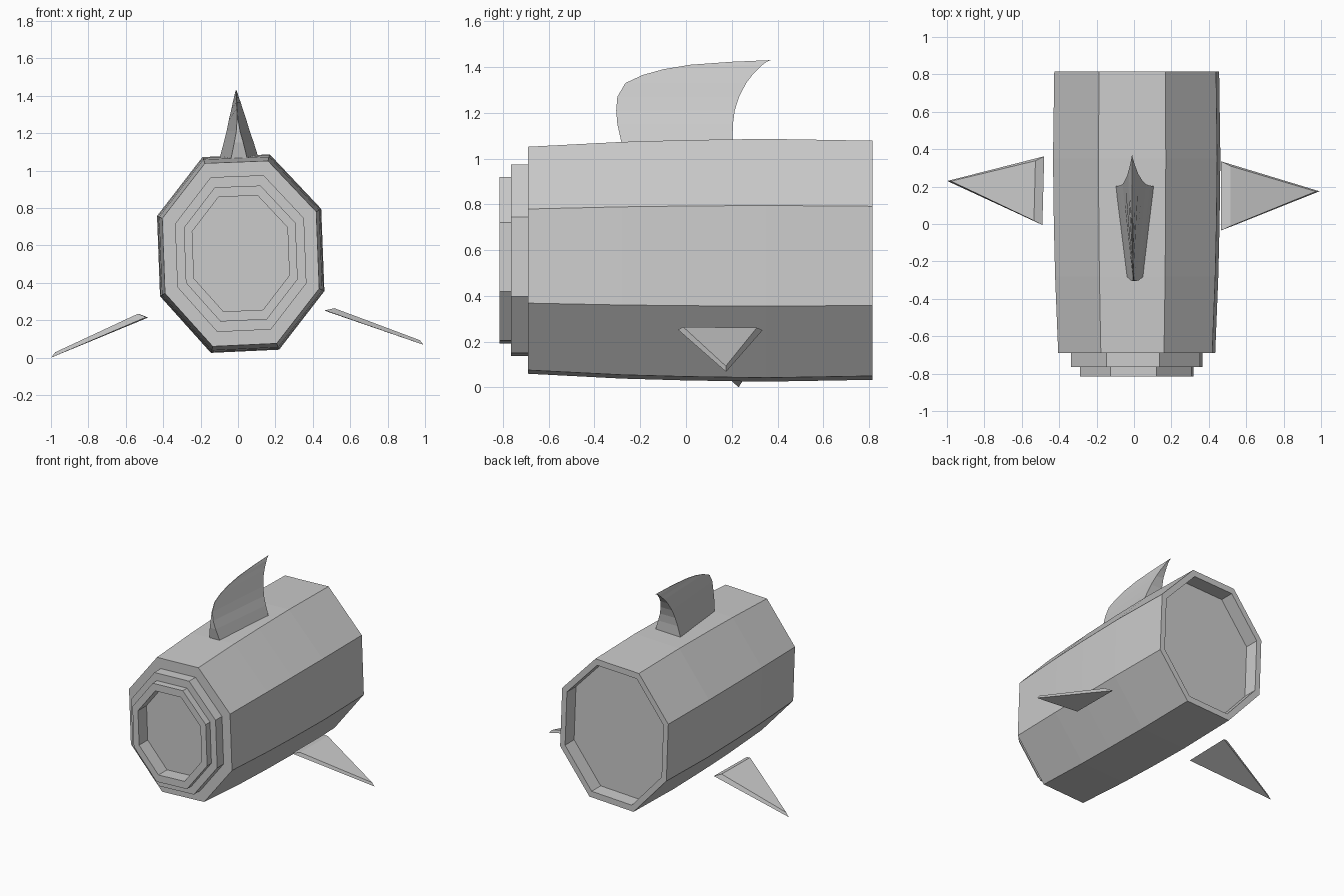
import bpy, bmesh

CX, CZ = 0.015, 0.557
# slightly twisted octagon cross-section (x, z) at the widest point
OCT = [(-0.19, 1.072), (0.17, 1.086), (0.445, 0.795), (0.462, 0.355),
       (0.22, 0.042), (-0.145, 0.025), (-0.417, 0.328), (-0.433, 0.757)]


def loft(name, rings):
    """Skin a list of equal-length vertex rings and cap both ends."""
    bm = bmesh.new()
    loops = [[bm.verts.new(p) for p in r] for r in rings]
    n = len(loops[0])
    for a, b in zip(loops, loops[1:]):
        for i in range(n):
            j = (i + 1) % n
            bm.faces.new((a[i], a[j], b[j], b[i]))
    bm.faces.new(loops[0])
    bm.faces.new(loops[-1])
    bmesh.ops.remove_doubles(bm, verts=bm.verts, dist=0.0001)
    bmesh.ops.recalc_face_normals(bm, faces=bm.faces)
    mesh = bpy.data.meshes.new(name)
    bm.to_mesh(mesh)
    bm.free()
    obj = bpy.data.objects.new(name, mesh)
    bpy.context.collection.objects.link(obj)
    return obj


def octagon(y, sx, sz):
    return [(CX + (x - CX) * sx, y, CZ + (z - CZ) * sz) for x, z in OCT]


# Barrel body: recessed nose, two stepped collars, bulged shell, recessed tail
loft("body", [octagon(*s) for s in [
    (-0.715, 0.58, 0.585), (-0.815, 0.58, 0.585),
    (-0.815, 0.68, 0.685), (-0.765, 0.68, 0.685),
    (-0.765, 0.785, 0.79), (-0.69, 0.785, 0.79),
    (-0.69, 0.938, 0.935), (-0.28, 0.975, 0.975), (0.0, 0.99, 0.99),
    (0.35, 1.0, 1.0), (0.815, 0.985, 0.985),
    (0.815, 0.895, 0.9), (0.71, 0.895, 0.9)]])

# Dorsal fin: (z, front y, rear y, front half width, rear half width, centre x)
FIN = [(1.06, -0.28, 0.203, 0.044, 0.106, 0.006),
       (1.15, -0.30, 0.205, 0.024, 0.080, 0.004),
       (1.21, -0.305, 0.213, 0.010, 0.062, 0.001),
       (1.27, -0.30, 0.232, 0.003, 0.047, -0.002),
       (1.33, -0.265, 0.263, 0.002, 0.030, -0.005),
       (1.365, -0.19, 0.29, 0.002, 0.021, -0.007),
       (1.39, -0.10, 0.315, 0.002, 0.013, -0.008),
       (1.41, 0.02, 0.335, 0.002, 0.008, -0.009),
       (1.423, 0.20, 0.352, 0.002, 0.004, -0.01),
       (1.43, 0.365, 0.37, 0.001, 0.001, -0.01)]
loft("dorsal_fin", [[(c - f, yf, z), (c + f, yf, z), (c + r, yr, z), (c - r, yr, z)]
                    for z, yf, yr, f, r, c in FIN])

# Side fins: thin wedges floating beside the body (lower and upper triangle)
loft("right_fin", [
    [(0.465, 0.335, 0.250), (0.465, -0.035, 0.252), (0.992, 0.175, 0.068)],
    [(0.515, 0.310, 0.261), (0.515, -0.012, 0.264), (0.972, 0.174, 0.093)]])
loft("left_fin", [
    [(-0.480, 0.362, 0.214), (-0.490, -0.005, 0.216), (-0.998, 0.230, 0.0)],
    [(-0.527, 0.338, 0.232), (-0.535, 0.018, 0.234), (-0.978, 0.229, 0.028)]])
